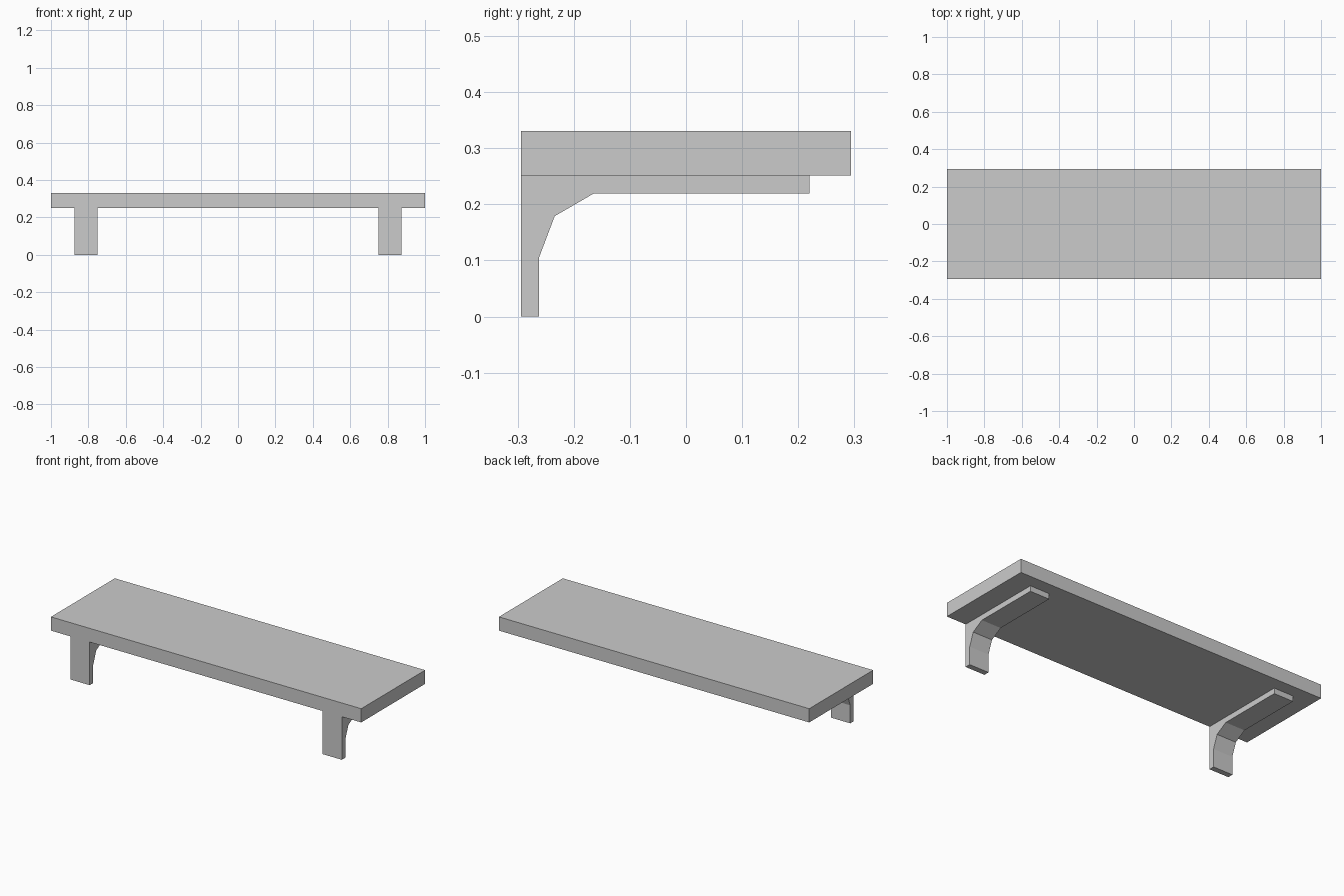
import bpy, bmesh

if "Cube" in bpy.data.objects:
    bpy.data.objects.remove(bpy.data.objects["Cube"])

HALF_DEPTH = 0.294
BOARD_BOTTOM, BOARD_TOP = 0.251, 0.331


def extrude_profile(name, profile, x0, x1):
    """Extrude a (y, z) outline along x from x0 to x1."""
    bm = bmesh.new()
    face = bm.faces.new([bm.verts.new((x0, y, z)) for y, z in profile])
    result = bmesh.ops.extrude_face_region(bm, geom=[face], use_keep_orig=True)
    moved = [v for v in result["geom"] if isinstance(v, bmesh.types.BMVert)]
    bmesh.ops.translate(bm, verts=moved, vec=(x1 - x0, 0, 0))
    bmesh.ops.recalc_face_normals(bm, faces=bm.faces)
    mesh = bpy.data.meshes.new(name)
    bm.to_mesh(mesh)
    bm.free()
    obj = bpy.data.objects.new(name, mesh)
    bpy.context.collection.objects.link(obj)
    return obj


# Shelf board
extrude_profile("shelf_board", [
    (-HALF_DEPTH, BOARD_BOTTOM), (HALF_DEPTH, BOARD_BOTTOM),
    (HALF_DEPTH, BOARD_TOP), (-HALF_DEPTH, BOARD_TOP)], -1, 1)

# L-shaped brackets with a faceted inner bend
bracket = [
    (-HALF_DEPTH, 0), (-0.262, 0), (-0.262, 0.105), (-0.234, 0.179),
    (-0.165, 0.219), (0.22, 0.219), (0.22, BOARD_BOTTOM),
    (-HALF_DEPTH, BOARD_BOTTOM)]
for side, x0 in (("left", -0.875), ("right", 0.75)):
    extrude_profile(side + "_bracket", bracket, x0, x0 + 0.125)
